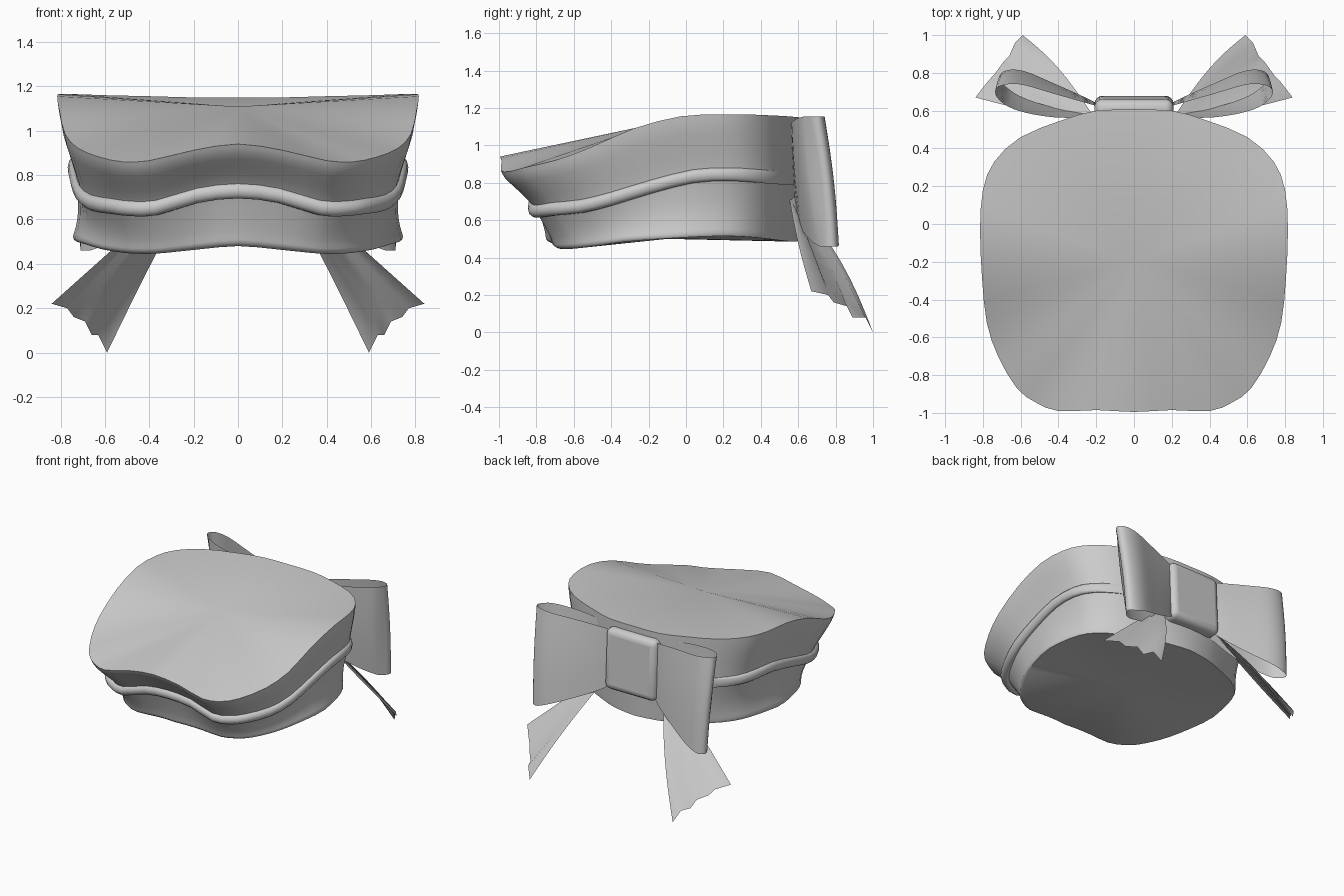
import bpy, bmesh, math
from mathutils import Vector

if "Cube" in bpy.data.objects:
    bpy.data.objects.remove(bpy.data.objects["Cube"])


def spline(pts, n, closed=False):
    """Catmull-Rom resampling of points with any number of values."""
    out, k = [], len(pts)
    get = (lambda i: pts[i % k]) if closed else (lambda i: pts[max(0, min(k - 1, i))])
    for i in range(k if closed else k - 1):
        a, b, c, d = (get(i + j) for j in (-1, 0, 1, 2))
        for s in range(n):
            t = s / n
            out.append(tuple(0.5 * (2 * q + (r - p) * t + (2 * p - 5 * q + 4 * r - w) * t * t
                                    + (3 * q - p - 3 * r + w) * t ** 3)
                             for p, q, r, w in zip(a, b, c, d)))
    if not closed:
        out.append(tuple(pts[-1]))
    return out


def make(name, rings, around=False, along=False, caps=(), angle=40):
    """Skin rows of points into a surface; caps are centre points for first and last row."""
    bm = bmesh.new()
    rows = [[bm.verts.new(p) for p in r] for r in rings]
    n, m = len(rows[0]), len(rows)
    for i in range(m if along else m - 1):
        for j in range(n if around else n - 1):
            a, b = rows[i], rows[(i + 1) % m]
            k = (j + 1) % n
            bm.faces.new((a[j], a[k], b[k], b[j]))
    for row, centre in zip((rows[0], rows[-1]), caps):
        c = bm.verts.new(centre)
        for j in range(n):
            bm.faces.new((row[j], row[(j + 1) % n], c))
    bmesh.ops.recalc_face_normals(bm, faces=bm.faces[:])
    me = bpy.data.meshes.new(name)
    bm.to_mesh(me)
    bm.free()
    ob = bpy.data.objects.new(name, me)
    bpy.context.collection.objects.link(ob)
    smooth(ob, angle)
    return ob


def smooth(ob, angle):
    bpy.ops.object.select_all(action='DESELECT')
    ob.select_set(True)
    bpy.context.view_layer.objects.active = ob
    bpy.ops.object.shade_smooth_by_angle(angle=math.radians(angle))


# Half outline, front to back: x, y, rim height, band height, bottom height
half = [(0, -.995, .94, .73, .48), (.2, -.985, .912, .71, .465), (.4, -.99, .865, .655, .448),
        (.52, -.945, .86, .65, .445), (.62, -.87, .88, .66, .45), (.72, -.70, .92, .675, .465),
        (.78, -.52, .985, .715, .485), (.805, -.28, 1.09, .78, .5), (.815, -.03, 1.155, .835, .512),
        (.80, .18, 1.165, .845, .515), (.74, .33, 1.165, .838, .51), (.6, .46, 1.16, .828, .5),
        (.38, .55, 1.155, .825, .49), (.2, .6, 1.15, .825, .485), (0, .605, 1.15, .825, .485)]
outline = spline(half + [(-p[0],) + p[1:] for p in half[-2:0:-1]], 2, closed=True)


def ring(t, sx, sy, dz=0):
    """Outline scaled toward the back; t = 0 rim, 1 band, 2 bottom (with rounder corners)."""
    r = []
    for x, y, rim, band, low in outline:
        z = rim + (band - rim) * t if t < 1 else band + (low - band) * (t - 1)
        corner = 1 - .085 * max(0, t - 1) * abs(x * (y + .2)) / .415
        px, py = x * sx, .6 - (.6 - y) * sy
        r.append((px * corner, -.1 + (py + .1) * corner, z + dz))
    return r


# Main body
wall = spline([(0, 1, 1), (.2, .988, .985), (.45, .96, .95), (.8, .92, .902), (1, .905, .885),
               (1.25, .893, .872), (1.55, .89, .858), (1.8, .905, .848), (1.94, .922, .844),
               (2, .915, .83)], 2)
make("hat_body", [ring(*w) for w in wall], around=True,
     caps=((0, -.2, 1.108), (0, -.1, .5)))

# Raised band around the body
section = [2 * math.pi * k / 10 for k in range(10)]
make("hat_band", [ring(1, .91 + .032 * math.cos(a), .888 + .02 * math.cos(a), .037 * math.sin(a))
                  for a in section], around=True, along=True, angle=60)

# Bow knot
bpy.ops.mesh.primitive_cube_add(size=1, location=(0, .605, .88), rotation=(.05, 0, 0))
knot = bpy.context.object
knot.name = "bow_knot"
knot.scale = (.42, .13, .45)
bpy.ops.object.transform_apply(location=False, rotation=False, scale=True)
bevel = knot.modifiers.new("round", 'BEVEL')
bevel.width, bevel.segments = .045, 4
smooth(knot, 50)

# Bow loops and tails on both sides
loop_plan = spline([(.18, .565), (.42, .565), (.62, .605), (.715, .67), (.71, .725),
                    (.6, .74), (.42, .69), (.18, .62)], 4)
tail_end = [(.84, .67, .22), (.77, .76, .20), (.74, .79, .16), (.69, .86, .14),
            (.66, .89, .08), (.63, .96, .08), (.59, 1.0, 0)]
for side, word in ((1, "right"), (-1, "left")):
    rows = []
    for k in range(9):
        v = k / 8
        row = []
        for x, y in loop_plan:
            f = min(1, max(0, (x - .18) / .5)) ** .8
            top, low = 1.08 + .075 * f, .68 - .22 * f
            bulge = .02 * f * math.sin(v * math.pi)
            out = 1 if y > .13 * x + .56 else -1
            row.append((side * (x + (.01 - .025 * v) * f), y + .01 * v + .07 * f * v + .6 * bulge * out,
                        top + (low - top) * v))
        rows.append(row)
    make("bow_loop_" + word, rows, angle=60)

    rows = []
    for k in range(9):
        t = k / 8
        row = []
        for j, e in enumerate(tail_end):
            u = j / 6
            start = Vector((.27 - .05 * u, .55 + .03 * u, .73))
            p = start.lerp(Vector(e), t)
            bow = math.sin(math.pi * t)
            p += Vector((0, (.045 * u - .01) * bow + .012 * bow * math.sin(u * 13), .01 * u * bow))
            row.append((side * p.x, p.y, p.z))
        rows.append(row)
    make("bow_tail_" + word, rows, angle=60)
